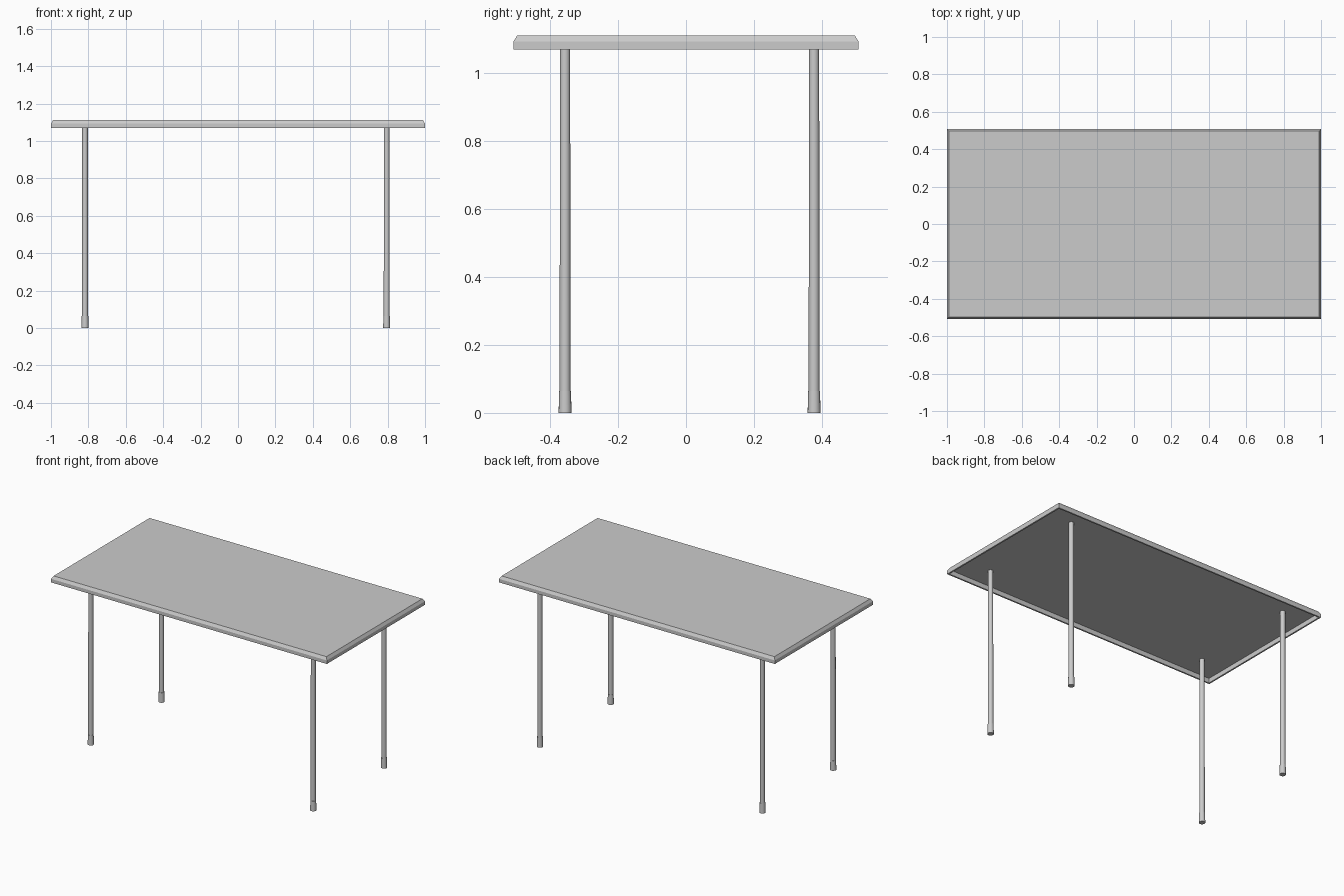
import bpy, bmesh

cube = bpy.data.objects.get("Cube")
if cube:
    bpy.data.objects.remove(cube, do_unlink=True)

grey = bpy.data.materials.new("light_grey")
grey.use_nodes = True
colour = (0.6, 0.6, 0.6, 1)
grey.diffuse_color = colour
grey.node_tree.nodes["Principled BSDF"].inputs["Base Color"].default_value = colour


def finish(name, bm):
    bmesh.ops.recalc_face_normals(bm, faces=bm.faces)
    mesh = bpy.data.meshes.new(name)
    bm.to_mesh(mesh)
    bm.free()
    mesh.materials.append(grey)
    obj = bpy.data.objects.new(name, mesh)
    bpy.context.collection.objects.link(obj)
    return obj


def loft(bm, rings):
    """Skin a list of vertex rings and cap both ends."""
    rings = [[bm.verts.new(p) for p in ring] for ring in rings]
    for low, high in zip(rings, rings[1:]):
        for i in range(len(low)):
            j = (i + 1) % len(low)
            bm.faces.new((low[i], low[j], high[j], high[i]))
    bm.faces.new(rings[0])
    bm.faces.new(rings[-1])


# Tabletop: bevelled slab with a recessed underside and a thin rim
half_x, half_y, rim = 1.0, 0.508, 0.01
bottom, kink, top, under = 1.07, 1.093, 1.111, 1.1


def rectangle(inset, z):
    x, y = half_x - inset, half_y - inset
    return [(-x, -y, z), (x, -y, z), (x, y, z), (-x, y, z)]


bm = bmesh.new()
loft(bm, [rectangle(rim, under), rectangle(rim, bottom), rectangle(0, bottom),
          rectangle(0, kink), rectangle(0.011, top)])
finish("tabletop", bm)


# Legs: slim round tubes standing in slightly wider feet
def tube(name, x, y, z0, z1, r0, r1):
    bm = bmesh.new()
    bmesh.ops.create_cone(bm, cap_ends=True, segments=16,
                          radius1=r0, radius2=r1, depth=z1 - z0)
    bmesh.ops.translate(bm, verts=bm.verts, vec=(x, y, (z0 + z1) / 2))
    obj = finish(name, bm)
    bpy.ops.object.select_all(action="DESELECT")
    obj.select_set(True)
    bpy.context.view_layer.objects.active = obj
    bpy.ops.object.shade_smooth_by_angle()


for side, x in (("right", -0.818), ("left", 0.795)):
    for end, y in (("front", -0.356), ("back", 0.377)):
        tube(f"{end}_{side}_leg", x, y, 0.03, under, 0.016, 0.015)
        tube(f"{end}_{side}_foot", x, y, 0, 0.065, 0.019, 0.0175)
